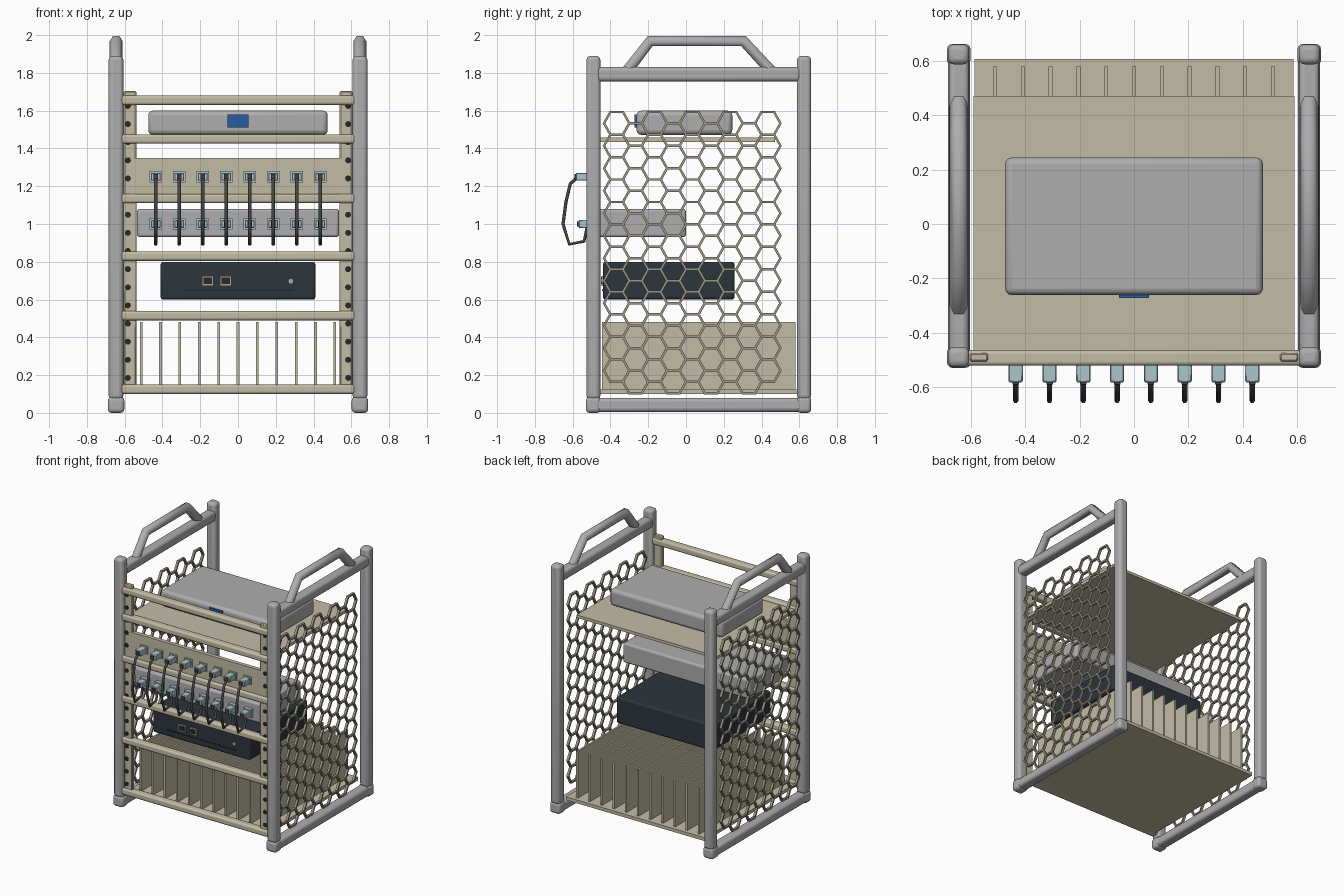
import bpy, bmesh
from math import cos, sin, pi, radians
from mathutils import Matrix

if "Cube" in bpy.data.objects:
    bpy.data.objects.remove(bpy.data.objects["Cube"])


def mat(name, r, g, b):
    m = bpy.data.materials.new(name)
    m.diffuse_color = (r, g, b, 1)
    m.use_nodes = True
    m.node_tree.nodes["Principled BSDF"].inputs["Base Color"].default_value = m.diffuse_color
    return m


GREY = mat("grey_metal", 0.42, 0.42, 0.43)
CREAM = mat("cream_metal", 0.54, 0.50, 0.38)
MESH = mat("mesh_metal", 0.34, 0.31, 0.24)
NAVY = mat("dark_casing", 0.025, 0.035, 0.045)
BLACK = mat("black", 0.02, 0.02, 0.022)
CABLE = mat("cable_grey", 0.06, 0.06, 0.06)
PLUG = mat("plug_blue", 0.42, 0.56, 0.60)
BLUE = mat("badge_blue", 0.02, 0.11, 0.35)
BRASS = mat("port_tan", 0.42, 0.36, 0.27)


def finish(name, bm, material):
    me = bpy.data.meshes.new(name)
    bm.to_mesh(me)
    bm.free()
    me.materials.append(material)
    ob = bpy.data.objects.new(name, me)
    bpy.context.collection.objects.link(ob)
    return ob


def box(name, x, y, z, material, bevel=0, seg=3):
    """Box from (min, max) ranges, optionally with rounded edges."""
    bm = bmesh.new()
    bmesh.ops.create_cube(bm, size=1)
    for v in bm.verts:
        v.co = [(r[0] + r[1]) / 2 + c * (r[1] - r[0]) for r, c in zip((x, y, z), v.co)]
    ob = finish(name, bm, material)
    if bevel:
        mod = ob.modifiers.new("bevel", "BEVEL")
        mod.width, mod.segments = bevel, seg
        smooth(ob)
    return ob


def smooth(ob):
    bpy.ops.object.select_all(action="DESELECT")
    ob.select_set(True)
    bpy.context.view_layer.objects.active = ob
    bpy.ops.object.shade_smooth_by_angle(angle=radians(35))


def tube(name, points, radius, material, res=1, spline="POLY"):
    """Round bar swept along a path."""
    cu = bpy.data.curves.new(name, "CURVE")
    cu.dimensions = "3D"
    cu.bevel_depth, cu.bevel_resolution, cu.use_fill_caps = radius, res, True
    sp = cu.splines.new(spline)
    sp.points.add(len(points) - 1)
    for p, co in zip(sp.points, points):
        p.co = (*co, 1)
    cu.materials.append(material)
    ob = bpy.data.objects.new(name, cu)
    bpy.context.collection.objects.link(ob)
    bpy.ops.object.select_all(action="DESELECT")
    ob.select_set(True)
    bpy.context.view_layer.objects.active = ob
    bpy.ops.object.convert(target="MESH")
    return bpy.context.object


def disc(name, x, y, z, r, depth, material):
    """Short cylinder facing the front."""
    bm = bmesh.new()
    bmesh.ops.create_cone(bm, cap_ends=True, segments=12, radius1=r, radius2=r, depth=depth,
                          matrix=Matrix.Translation((x, y, z)) @ Matrix.Rotation(pi / 2, 4, "X"))
    return finish(name, bm, material)


def honeycomb(name, x):
    """Side screen made of hexagonal rings in staggered columns."""
    bm = bmesh.new()
    step, row, t = 0.1, 0.119, 0.009
    for col in range(9):
        cy = -0.367 + col * step
        for k in range(12):
            cz = 1.533 - k * row - (col % 2) * row / 2
            rings = [[bm.verts.new((x + dx, cy + r * cos(i * pi / 3), cz + 1.03 * r * sin(i * pi / 3)))
                      for i in range(6)]
                     for r, dx in ((0.074, -t), (0.074, t), (0.060, t), (0.060, -t))]
            for a in range(4):
                p, q = rings[a], rings[(a + 1) % 4]
                for i in range(6):
                    j = (i + 1) % 6
                    bm.faces.new((p[i], p[j], q[j], q[i]))
    bmesh.ops.recalc_face_normals(bm, faces=bm.faces)
    return finish(name, bm, MESH)


# Side frames: base rail, posts, top rail, handle, screen
for side, s in (("left", -1), ("right", 1)):
    def xr(a, b):
        return tuple(sorted((s * a, s * b)))
    box(f"{side}_base_rail", xr(0.605, 0.685), (-0.525, 0.655), (0.005, 0.08), GREY, 0.02)
    for end, y in (("front", -0.49), ("back", 0.625)):
        box(f"{side}_{end}_post", xr(0.607, 0.685), (y - 0.037, y + 0.037), (0.07, 1.89), GREY, 0.022)
        box(f"{side}_{end}_foot", xr(0.602, 0.689), (y - 0.04, y + 0.038), (0, 0.085), GREY, 0.02)
    box(f"{side}_top_rail", xr(0.608, 0.682), (-0.48, 0.61), (1.755, 1.832), GREY, 0.02)
    x = s * 0.645
    tube(f"{side}_handle", [(x, -0.32, 1.80), (x, -0.19, 1.968), (x, 0.305, 1.968), (x, 0.46, 1.80)],
         0.034, GREY)
    honeycomb(f"{side}_honeycomb_screen", x)
    # Mounting strip with holes
    box(f"{side}_mounting_strip", xr(0.538, 0.605), (-0.507, -0.475), (0.10, 1.705), CREAM, 0.006, 1)
    for i in range(16):
        disc(f"{side}_strip_hole", s * 0.583, -0.506, 0.185 + i * 0.096, 0.016, 0.008, BLACK)

# Front cross rails
for z in (0.125, 0.515, 0.83, 1.135, 1.45, 1.655):
    box("front_cross_rail", (-0.62, 0.62), (-0.522, -0.465), (z - 0.025, z + 0.025), CREAM, 0.014)

# Shelves and vertical dividers
box("base_plate", (-0.587, 0.587), (-0.475, 0.608), (0.10, 0.125), CREAM)
box("upper_shelf", (-0.592, 0.592), (-0.47, 0.472), (1.435, 1.457), CREAM)
for i in range(-5, 6):
    box("divider", (i * 0.1025 - 0.007, i * 0.1025 + 0.007), (-0.445, 0.58), (0.12, 0.48), CREAM)

# Top unit with badge
box("top_unit", (-0.475, 0.475), (-0.262, 0.245), (1.472, 1.60), GREY, 0.025)
box("blue_badge", (-0.056, 0.056), (-0.272, -0.25), (1.512, 1.58), BLUE)

# Patch panel and switch
box("patch_panel", (-0.545, 0.545), (-0.505, -0.475), (1.15, 1.35), CREAM)
box("network_switch", (-0.535, 0.535), (-0.485, 0.0), (0.93, 1.08), GREY, 0.015)

# Plugs and looping patch cables
for i in range(8):
    x = (i - 3.5) * 0.1245
    for z, front in ((1.25, -0.583), (1.0, -0.568)):
        box("port_surround", (x - 0.032, x + 0.032), (-0.513, -0.48), (z - 0.03, z + 0.03), PLUG)
        box("cable_plug", (x - 0.026, x + 0.026), (front, -0.50), (z - 0.021, z + 0.021), PLUG, 0.004, 1)
        box("plug_boot", (x - 0.012, x + 0.012), (front - 0.008, front + 0.01), (z - 0.014, z + 0.014), CABLE)
    tube("patch_cable", [(x, -0.575, 1.245), (x, -0.612, 1.215), (x, -0.635, 1.12), (x, -0.651, 1.0),
                         (x, -0.618, 0.893), (x, -0.54, 0.908), (x, -0.522, 0.99)], 0.010, CABLE)

# Dark computer unit with ports, groove and button
box("dark_unit", (-0.41, 0.41), (-0.44, 0.257), (0.60, 0.80), NAVY, 0.015)
for x in (-0.16, -0.065):
    box("port_frame", (x - 0.031, x + 0.031), (-0.448, -0.43), (0.673, 0.725), BRASS)
    box("port_socket", (x - 0.022, x + 0.022), (-0.451, -0.43), (0.682, 0.716), BLACK)
box("front_groove", (-0.29, 0.29), (-0.444, -0.43), (0.646, 0.652), BLACK)
disc("power_button", 0.28, -0.443, 0.697, 0.015, 0.012, GREY)
